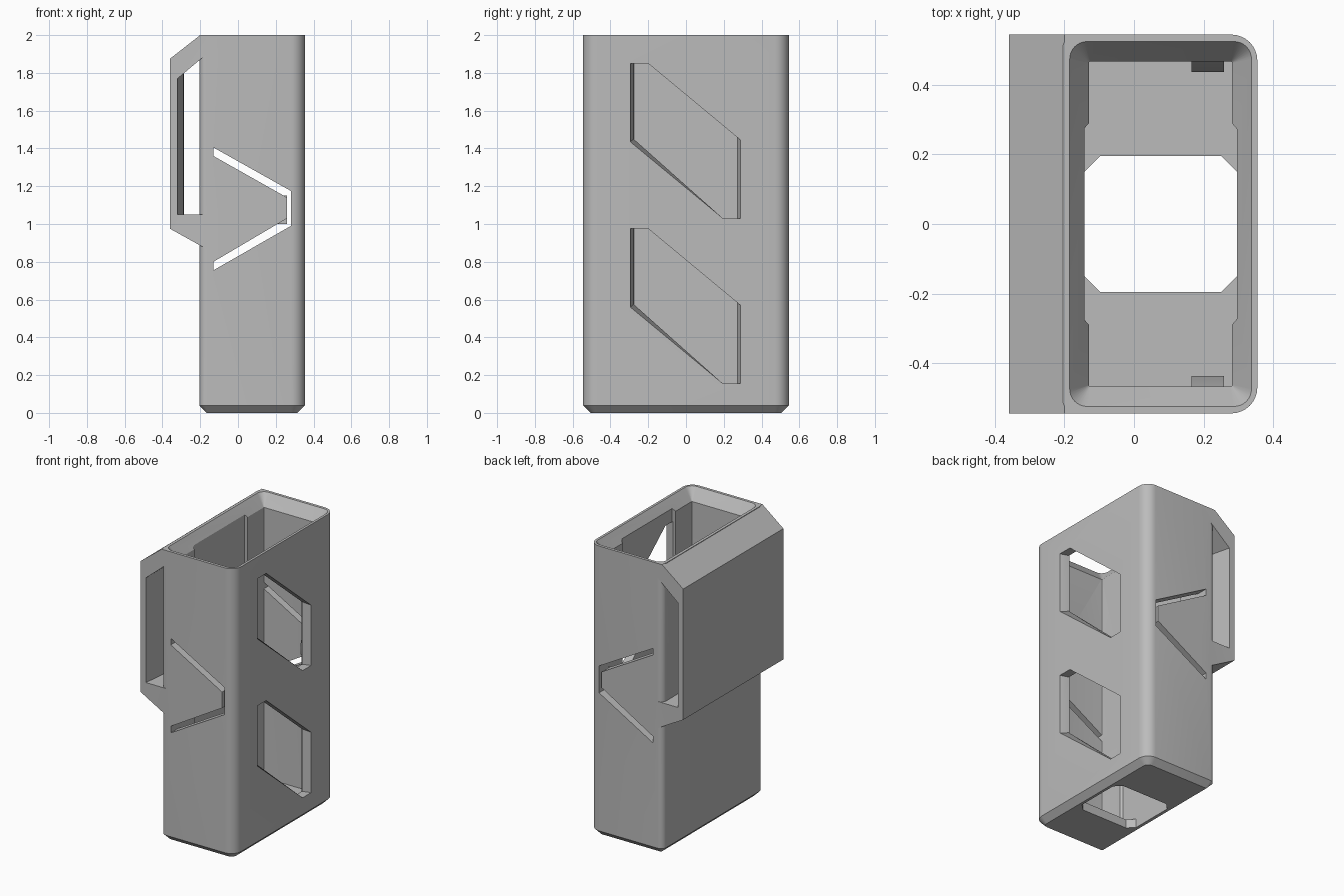
import bpy, bmesh, math

cube = bpy.data.objects.get("Cube")
if cube:
    bpy.data.objects.remove(cube, do_unlink=True)

grey = bpy.data.materials.new("matte grey")
grey.use_nodes = True
grey.diffuse_color = (0.5, 0.5, 0.5, 1)
grey.node_tree.nodes["Principled BSDF"].inputs["Base Color"].default_value = (0.5, 0.5, 0.5, 1)


def loft(name, rings):
    """Closed solid through rings of equal point count."""
    bm = bmesh.new()
    loops = [[bm.verts.new(p) for p in ring] for ring in rings]
    n = len(loops[0])
    for a, b in zip(loops, loops[1:]):
        for i in range(n):
            j = (i + 1) % n
            bm.faces.new((a[i], a[j], b[j], b[i]))
    bm.faces.new(loops[0][::-1])
    bm.faces.new(loops[-1])
    bmesh.ops.recalc_face_normals(bm, faces=bm.faces)
    mesh = bpy.data.meshes.new(name)
    bm.to_mesh(mesh)
    bm.free()
    mesh.materials.append(grey)
    obj = bpy.data.objects.new(name, mesh)
    bpy.context.collection.objects.link(obj)
    return obj


def prism(name, points, axis, low, high):
    """Extrude a 2D outline along x, y or z."""
    def place(p, d):
        q = list(p)
        q.insert("xyz".index(axis), d)
        return q
    return loft(name, [[place(p, d) for p in points] for d in (low, high)])


def rounded(x0, x1, y, r_left, r_right, z, steps=8):
    """Rounded rectangle ring at height z."""
    ring = []
    corners = ((x1, y, r_right, 0), (x0, y, r_left, 1), (x0, -y, r_left, 2), (x1, -y, r_right, 3))
    for cx, cy, r, quarter in corners:
        px = cx - math.copysign(r, cx)
        py = cy - math.copysign(r, cy)
        for i in range(steps + 1):
            a = (quarter + i / steps) * math.pi / 2
            ring.append((px + r * math.cos(a), py + r * math.sin(a), z))
    return ring


def combine(target, tool, operation):
    mod = target.modifiers.new(operation, 'BOOLEAN')
    mod.operation, mod.solver, mod.object = operation, 'EXACT', tool
    bpy.context.view_layer.objects.active = target
    bpy.ops.object.modifier_apply(modifier=mod.name)
    bpy.data.objects.remove(tool, do_unlink=True)


# Outer shell with a chamfered foot
Y = 0.545
body = loft("holder_body", [
    rounded(-0.165, 0.315, Y - 0.04, 0.004, 0.035, 0),
    rounded(-0.205, 0.355, Y, 0.04, 0.075, 0.04),
    rounded(-0.205, 0.355, Y, 0.04, 0.075, 2)])

# Strap loop on the side, its opening bowed along the depth
loop = prism("strap_loop", [(-0.36, 0.975), (-0.36, 1.875), (-0.2, 2), (-0.1, 2), (-0.1, 0.83)],
             'y', -Y, Y)
rings = []
for i in range(-13, 14):
    t = i / 12
    x = -0.285 - 0.035 * t * t
    top = 1.77 + (x + 0.32) * 0.84
    rings.append([(x, t * Y, 1.05), (x, t * Y, top), (-0.09, t * Y, 1.963), (-0.09, t * Y, 1.05)])
combine(loop, loft("loop_opening", rings), 'DIFFERENCE')
combine(body, loop, 'UNION')

# Main cavity, wider middle channel, funnel mouth and floor opening
FLOOR = 0.06
combine(body, loft("cavity", [rounded(-0.13, 0.282, 0.467, 0.003, 0.003, z)
                              for z in (FLOOR, 1.97)]), 'DIFFERENCE')
channel = [(0.297, -0.272), (0.297, 0.272), (0.28, 0.292),
           (-0.128, 0.292), (-0.143, 0.275), (-0.143, -0.275), (-0.128, -0.292), (0.28, -0.292)]
combine(body, prism("channel", channel, 'z', FLOOR, 1.95), 'DIFFERENCE')
combine(body, loft("funnel", [
    rounded(-0.13, 0.282, 0.467, 0.004, 0.004, 1.92),
    rounded(-0.185, 0.338, 0.525, 0.05, 0.05, 2),
    rounded(-0.185, 0.338, 0.525, 0.05, 0.05, 2.05)]), 'DIFFERENCE')
opening = [(0.297, -0.15), (0.297, 0.15), (0.252, 0.195), (-0.098, 0.195),
           (-0.143, 0.15), (-0.143, -0.15), (-0.098, -0.195), (0.252, -0.195)]
combine(body, prism("floor_opening", opening, 'z', -0.05, 0.1), 'DIFFERENCE')

# Two slanted side windows with splayed jambs
for dz in (0, -0.875):
    rings = []
    for x, grow in ((0.27, -0.02), (0.297, -0.018), (0.355, 0), (0.38, 0.008)):
        a, b = -0.295 - grow, 0.288 + grow
        rings.append([(x, y, z + dz) for y, z in (
            (a, 1.435 - grow * 0.84), (a, 1.85), (-0.2, 1.85),
            (b, 1.445 - grow * 0.84), (b, 1.03), (0.195, 1.03))])
    combine(body, loft("window", rings), 'DIFFERENCE')

# Slot outlining the spring latch on front and back
slot = [(-0.13, 1.405), (0.28, 1.175), (0.28, 0.99), (-0.13, 0.755),
        (-0.13, 0.8), (0.26, 1.03), (0.26, 1.14), (-0.13, 1.36)]
combine(body, prism("latch_slot", slot, 'y', -0.7, 0.7), 'DIFFERENCE')

# Wedge catches inside the latch tips
bumps = []
for side, name in ((-1, "front_catch"), (1, "back_catch")):
    wedge = [(side * y, z) for y, z in ((0.475, 1.15), (0.467, 1.15), (0.438, 1.04),
                                        (0.438, 1.0), (0.475, 1.0))]
    bumps.append(prism(name, wedge, 'x', 0.165, 0.259))

bpy.ops.object.select_all(action='DESELECT')
for obj in [body] + bumps:
    obj.select_set(True)
bpy.context.view_layer.objects.active = body
bpy.ops.object.shade_smooth_by_angle(angle=math.radians(30))
